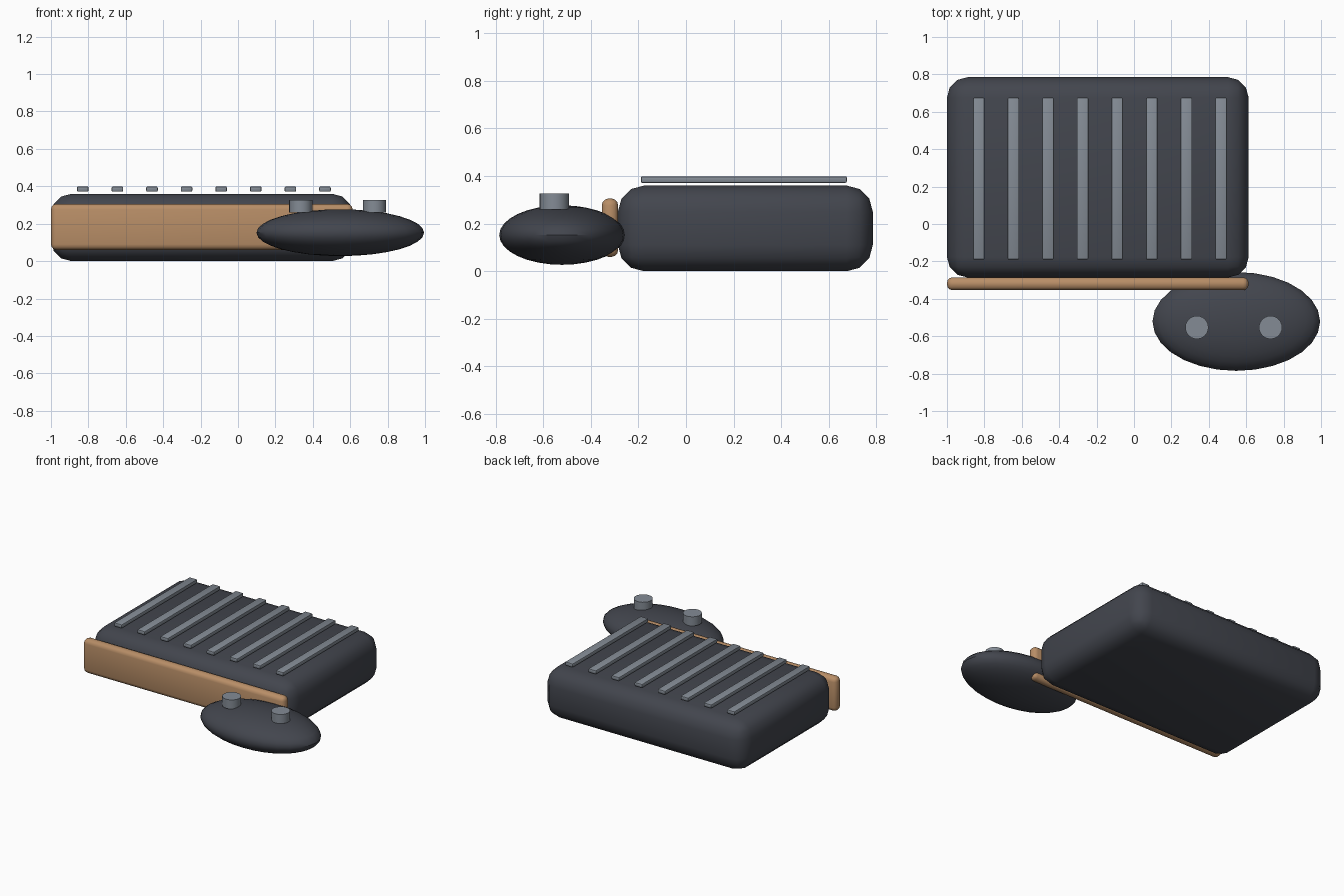
import bpy
from mathutils import Vector

if "Cube" in bpy.data.objects:
    bpy.data.objects.remove(bpy.data.objects["Cube"])


def material(name, rgb):
    m = bpy.data.materials.new(name)
    m.diffuse_color = (*rgb, 1)
    m.use_nodes = True
    m.node_tree.nodes["Principled BSDF"].inputs["Base Color"].default_value = m.diffuse_color
    return m


dark = material("dark_plastic", (0.055, 0.06, 0.075))
wood = material("wood_trim", (0.48, 0.27, 0.135))
grey = material("grey_plastic", (0.23, 0.26, 0.30))


def finish(name, mat, angle=0.6):
    ob = bpy.context.object
    ob.name = name
    ob.data.materials.append(mat)
    bpy.ops.object.shade_smooth_by_angle(angle=angle)
    return ob


def box(name, lo, hi, bevel, segments, mat):
    lo, hi = Vector(lo), Vector(hi)
    bpy.ops.mesh.primitive_cube_add(size=1, location=(lo + hi) / 2)
    ob = bpy.context.object
    ob.scale = hi - lo
    bpy.ops.object.transform_apply(location=False, rotation=False, scale=True)
    mod = ob.modifiers.new("bevel", 'BEVEL')
    mod.width = bevel
    mod.segments = segments
    bpy.ops.object.modifier_apply(modifier="bevel")
    return finish(name, mat)


# Console body with rounded edges
box("console_body", (-1, -0.286, 0), (0.613, 0.785, 0.36), 0.11, 3, dark)

# Wooden front panel
box("front_panel", (-1, -0.354, 0.06), (0.613, -0.285, 0.306), 0.03, 3, wood)

# Row of raised vent slats
for i in range(8):
    x = -0.83 + i * 0.185
    box(f"vent_slat_{i + 1}", (x - 0.031, -0.19, 0.371), (x + 0.031, 0.676, 0.399),
        0.007, 2, grey)

# Egg-shaped hand controller
bpy.ops.mesh.primitive_uv_sphere_add(segments=28, ring_count=16, radius=1,
                                     location=(0.547, -0.521, 0.152))
bpy.context.object.scale = (0.448, 0.264, 0.125)
bpy.ops.object.transform_apply(location=False, rotation=False, scale=True)
finish("controller", dark)

# Two controller buttons
for side, x in (("left", 0.336), ("right", 0.73)):
    bpy.ops.mesh.primitive_cylinder_add(vertices=24, radius=0.062, depth=0.066,
                                        location=(x, -0.553, 0.293))
    finish(f"{side}_button", grey)
